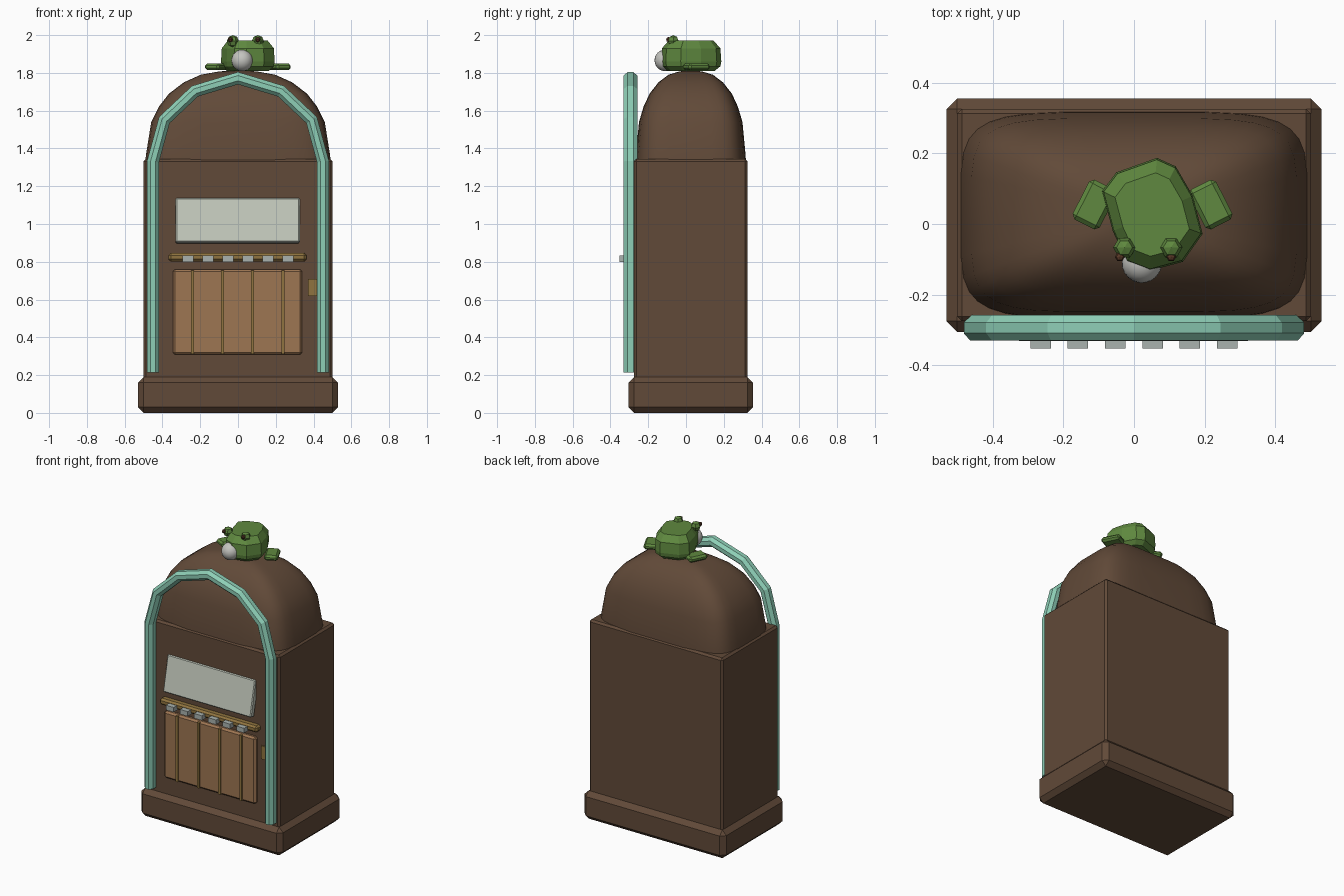
import bpy, bmesh, math
from mathutils import Vector, Matrix

cube = bpy.data.objects.get("Cube")
if cube:
    bpy.data.objects.remove(cube, do_unlink=True)


def material(name, r, g, b):
    m = bpy.data.materials.new(name)
    m.use_nodes = True
    m.diffuse_color = (r, g, b, 1)
    m.node_tree.nodes["Principled BSDF"].inputs["Base Color"].default_value = (r, g, b, 1)
    return m


BROWN = material("dark wood", 0.12, 0.068, 0.04)
WOOD = material("light wood", 0.34, 0.18, 0.085)
GOLD = material("old gold", 0.28, 0.175, 0.05)
TEAL = material("mint trim", 0.27, 0.62, 0.47)
PALE = material("pale screen", 0.53, 0.57, 0.49)
SILVER = material("silver buttons", 0.40, 0.45, 0.43)
WHITE = material("throat white", 0.55, 0.55, 0.52)
GREEN = material("frog green", 0.115, 0.25, 0.05)
PUPIL = material("pupil brown", 0.10, 0.04, 0.02)


def finish(name, bm, mat, smooth=None):
    bmesh.ops.recalc_face_normals(bm, faces=bm.faces)
    mesh = bpy.data.meshes.new(name)
    bm.to_mesh(mesh)
    bm.free()
    obj = bpy.data.objects.new(name, mesh)
    bpy.context.collection.objects.link(obj)
    mesh.materials.append(mat)
    if smooth:
        bpy.ops.object.select_all(action='DESELECT')
        obj.select_set(True)
        bpy.context.view_layer.objects.active = obj
        bpy.ops.object.shade_smooth_by_angle(angle=math.radians(smooth))
    return obj


def box(name, x, y, z, mat, bevel=0.0, turn=None):
    """Box from (min, max) spans, chamfered, optionally turned about its centre."""
    spans = (x, y, z)
    bm = bmesh.new()
    bmesh.ops.create_cube(bm, size=1)
    bmesh.ops.scale(bm, vec=[b - a for a, b in spans], verts=bm.verts)
    if bevel:
        bmesh.ops.bevel(bm, geom=bm.edges[:], offset=bevel, segments=1, affect='EDGES')
    centre = Vector([(a + b) / 2 for a, b in spans])
    bm.transform(Matrix.Translation(centre) @ (turn or Matrix()))
    return finish(name, bm, mat)


def ball(name, centre, radius, mat, seg, rings, smooth=None):
    bm = bmesh.new()
    bmesh.ops.create_uvsphere(bm, u_segments=seg, v_segments=rings, radius=radius)
    bm.transform(Matrix.Translation(centre) @ Matrix.Rotation(math.pi / 6, 4, 'Z'))
    return finish(name, bm, mat, smooth)


def loft(name, rings, mat, smooth=None, closed=False):
    """Skin equal-length rings of points and cap both ends."""
    bm = bmesh.new()
    rows = [[bm.verts.new(p) for p in ring] for ring in rings]
    for a, b in zip(rows, rows[1:]):
        for i in range(len(a)):
            j = (i + 1) % len(a)
            bm.faces.new((a[i], a[j], b[j], b[i]))
    bm.faces.new(rows[0])
    bm.faces.new(rows[-1])
    return finish(name, bm, mat, smooth)


# Cabinet
box("plinth", (-0.53, 0.53), (-0.305, 0.355), (0, 0.19), BROWN, 0.03)
box("cabinet", (-0.5, 0.5), (-0.275, 0.325), (0.17, 1.345), BROWN, 0.013)

# Domed top with a rounded rectangle plan
plan = []
for i in range(32):
    a = 2 * math.pi * (i + 0.5) / 32
    c, s = math.cos(a), math.sin(a)
    plan.append((math.copysign(abs(c) ** 0.4, c), math.copysign(abs(s) ** 0.4, s)))
profile = [(1, 1.3), (0.985, 1.37), (0.93, 1.54), (0.85, 1.62), (0.74, 1.69),
           (0.58, 1.75), (0.4, 1.79), (0.2, 1.808), (0.03, 1.812)]
loft("dome", [[(0.495 * k * u, 0.025 + 0.295 * k * v, z) for u, v in plan]
              for k, z in profile], BROWN, 40)

# Arched tube trim: octagon swept along a mitred path
half = [(0.45, 0.215), (0.45, 1.33), (0.39, 1.55), (0.228, 1.703)]
path = [Vector(p) for p in half + [(0, 1.772)] + [(-x, z) for x, z in reversed(half)]]
rings = []
for i, p in enumerate(path):
    d0 = (p - path[max(i - 1, 0)]).normalized()
    d1 = (path[min(i + 1, len(path) - 1)] - p).normalized()
    t = (d0 + d1).normalized()
    stretch = 1 / t.dot(d1 if d1.length else d0)
    n = Vector((t.y, -t.x)) * stretch
    ring = []
    for k in range(8):
        a = math.pi * (k + 0.5) / 4
        q = p + n * 0.034 * math.cos(a)
        ring.append((q.x, -0.294 + 0.039 * math.sin(a), q.y))
    rings.append(ring)
loft("arch_trim", rings, TEAL)

# Front fittings
box("title_screen", (-0.33, 0.327), (-0.308, -0.268), (0.898, 1.138), PALE, 0.006,
    Matrix.Rotation(math.radians(-12), 4, 'X'))
box("button_rail", (-0.368, 0.362), (-0.318, -0.265), (0.802, 0.846), GOLD, 0.012)
for i in range(6):
    x = -0.264 + 0.1055 * i
    box("button", (x - 0.029, x + 0.029), (-0.352, -0.3), (0.8, 0.832), SILVER)
box("speaker_panel", (-0.345, 0.34), (-0.302, -0.265), (0.308, 0.76), WOOD, 0.012)
for i in range(4):
    x = -0.24 + 0.159 * i
    box("speaker_slat", (x - 0.008, x + 0.008), (-0.312, -0.28), (0.312, 0.755), GOLD)
box("coin_plate", (0.37, 0.425), (-0.284, -0.27), (0.62, 0.71), GOLD)

# Frog
outline = [(-0.05, 0.146), (0.065, 0.187), (0.118, 0.163), (0.166, 0.08), (0.194, -0.028),
           (0.138, -0.107), (0.045, -0.132), (-0.02, -0.107), (-0.06, -0.02), (-0.09, 0.093)]
mid = Vector((0.05, 0.025))
levels = [(0.78, 1.81), (0.97, 1.835), (1, 1.86), (0.97, 1.93), (0.74, 1.972)]
loft("frog_body", [[(*(mid + (Vector(p) - mid) * k), z) for p in outline]
                   for k, z in levels], GREEN)
for side, x in ((-1, -0.112), (1, 0.217)):
    box("frog_foot", (x - 0.043, x + 0.043), (-0.008, 0.118), (1.814, 1.85), GREEN, 0.012,
        Matrix.Rotation(side * math.radians(27), 4, 'Z'))
for x, px in ((-0.027, -0.04), (0.105, 0.105)):
    ball("frog_eye", (x, -0.067, 1.968), 0.032, GREEN, 6, 4)
    ball("frog_pupil", (px, -0.093, 1.976), 0.014, PUPIL, 6, 4)
ball("throat_sac", (0.022, -0.11, 1.866), 0.057, WHITE, 20, 12, 60)
